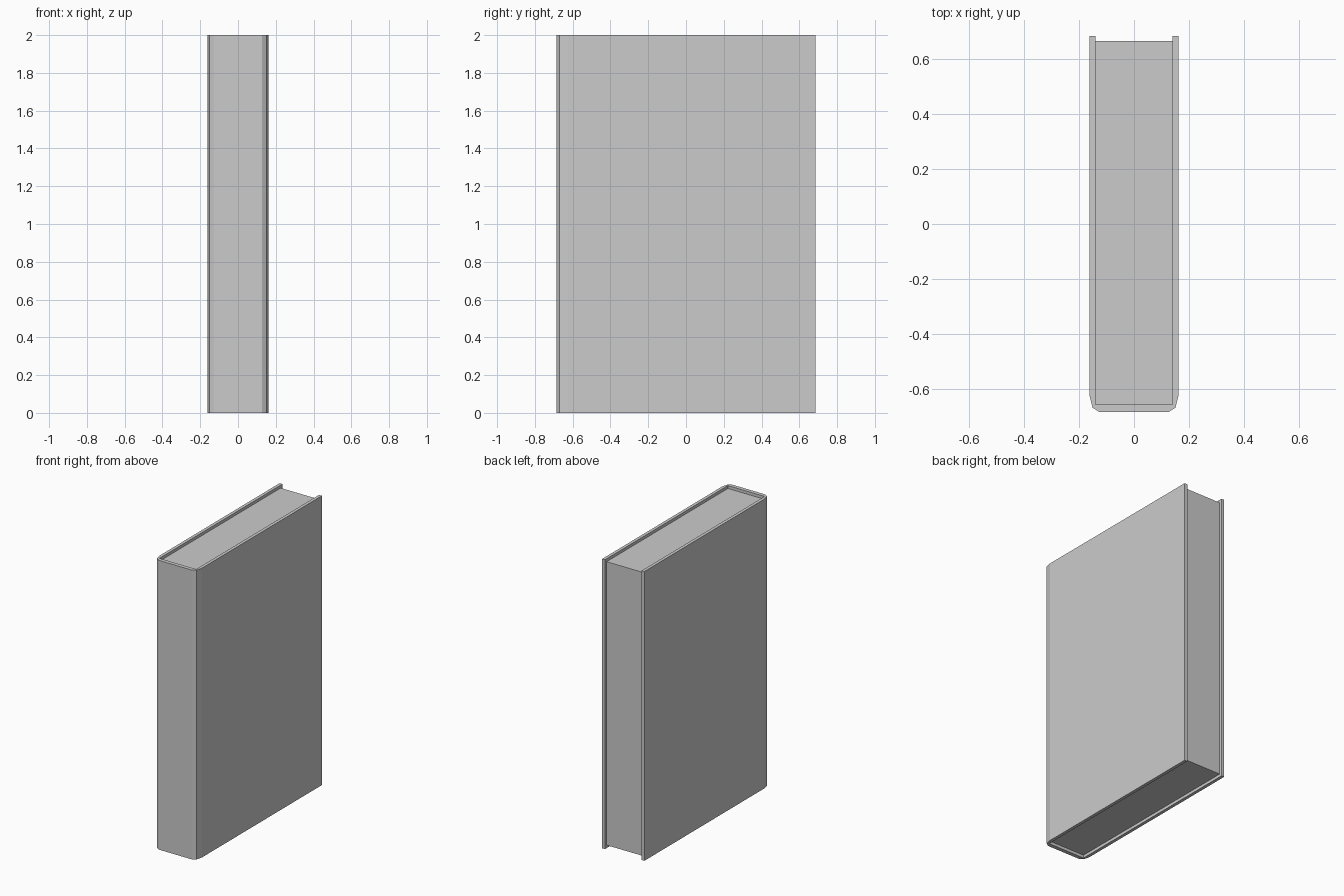
import bpy, bmesh

if "Cube" in bpy.data.objects:
    bpy.data.objects.remove(bpy.data.objects["Cube"])


def extrude_profile(name, points, z0, z1):
    """Make a closed prism from a top-view outline."""
    bm = bmesh.new()
    face = bm.faces.new([bm.verts.new((x, y, z0)) for x, y in points])
    ext = bmesh.ops.extrude_face_region(bm, geom=[face])
    verts = [g for g in ext["geom"] if isinstance(g, bmesh.types.BMVert)]
    bmesh.ops.translate(bm, verts=verts, vec=(0, 0, z1 - z0))
    bmesh.ops.recalc_face_normals(bm, faces=bm.faces)
    mesh = bpy.data.meshes.new(name)
    bm.to_mesh(mesh)
    bm.free()
    obj = bpy.data.objects.new(name, mesh)
    bpy.context.collection.objects.link(obj)
    return obj


# Cover: U-shaped outline with faceted spine corners, right half then mirrored
half = [(0.14, -0.658), (0.14, 0.685), (0.162, 0.685),
        (0.162, -0.625), (0.151, -0.669), (0.126, -0.685)]
outline = half + [(-x, y) for x, y in reversed(half)]
extrude_profile("cover", outline, 0, 2)

# Pages: block set back slightly from the cover edges
extrude_profile("pages", [(-0.14, -0.658), (0.14, -0.658), (0.14, 0.667), (-0.14, 0.667)],
                0.02, 1.98)
